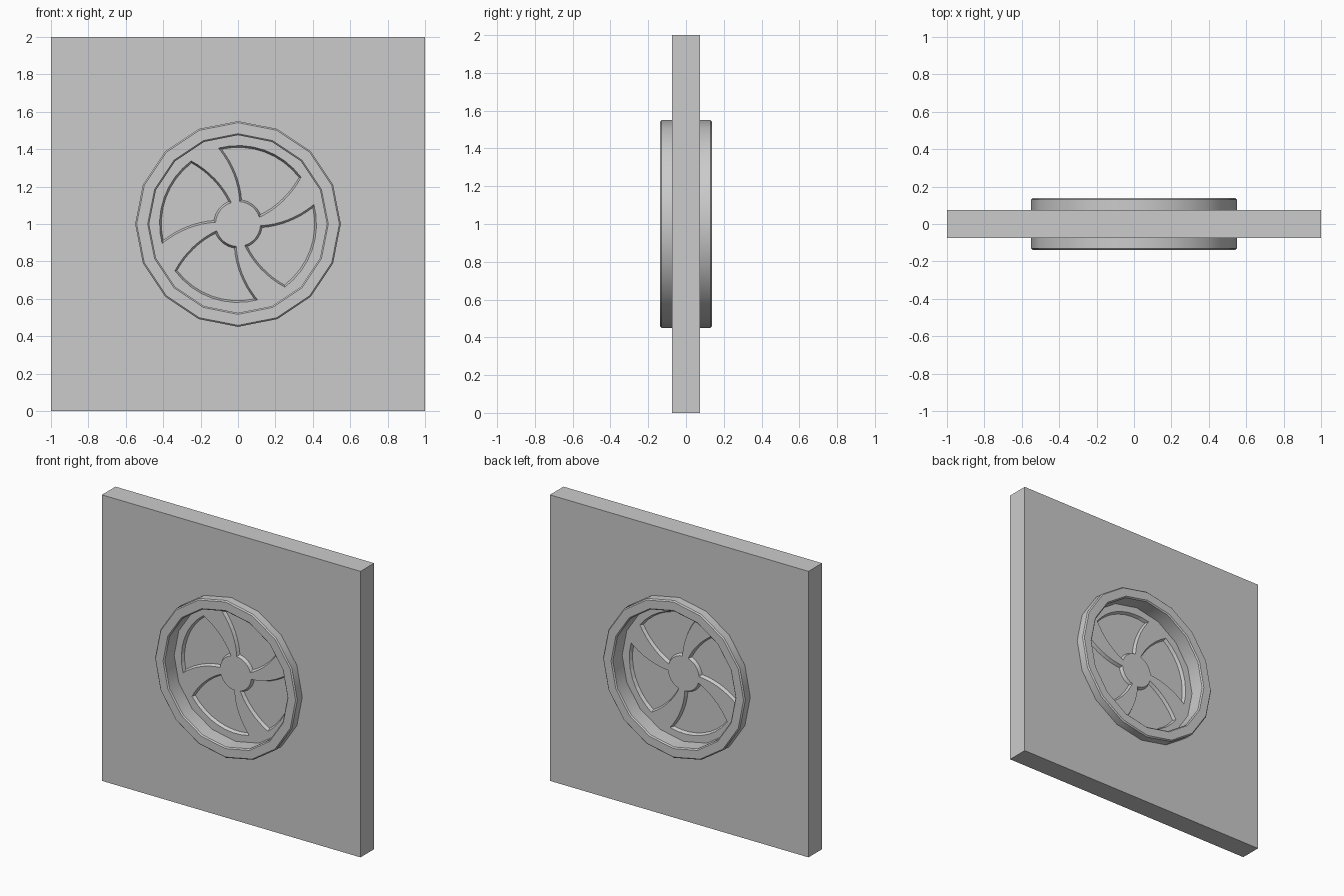
import bpy, bmesh
from math import sin, cos, pi, radians

if "Cube" in bpy.data.objects:
    bpy.data.objects.remove(bpy.data.objects["Cube"])

SIDES = 16


def make_object(name, bm):
    bmesh.ops.recalc_face_normals(bm, faces=bm.faces[:])
    mesh = bpy.data.meshes.new(name)
    bm.to_mesh(mesh)
    bm.free()
    obj = bpy.data.objects.new(name, mesh)
    bpy.context.collection.objects.link(obj)
    return obj


def activate(obj):
    bpy.ops.object.select_all(action='DESELECT')
    obj.select_set(True)
    bpy.context.view_layer.objects.active = obj


def prism(bm, loop_a, loop_b):
    """Closed solid between two matching outlines."""
    a = [bm.verts.new(p) for p in loop_a]
    b = [bm.verts.new(p) for p in loop_b]
    n = len(a)
    for i in range(n):
        j = (i + 1) % n
        bm.faces.new((a[i], a[j], b[j], b[i]))
    bm.faces.new(a)
    bm.faces.new(b)


def circle(r, y, n=SIDES):
    return [(r * cos(2 * pi * i / n), y, 1 + r * sin(2 * pi * i / n)) for i in range(n)]


def cut(obj, cutter):
    mod = obj.modifiers.new("cut", 'BOOLEAN')
    mod.operation = 'DIFFERENCE'
    mod.solver = 'EXACT'
    mod.object = cutter
    activate(obj)
    bpy.ops.object.modifier_apply(modifier=mod.name)
    bpy.data.objects.remove(cutter)


# Square wall panel with a round opening
bm = bmesh.new()
square = [(-1, 0), (1, 0), (1, 2), (-1, 2)]
prism(bm, [(x, -0.075, z) for x, z in square], [(x, 0.075, z) for x, z in square])
wall = make_object("wall_panel", bm)
bm = bmesh.new()
prism(bm, circle(0.51, -0.3), circle(0.51, 0.3))
cut(wall, make_object("opening_cutter", bm))

# Ring frame: a chamfered profile swept round the opening
c = 0.008
R0, R1, H = 0.475, 0.55, 0.138
profile = [(R1, -H + c), (R1, H - c), (R1 - c, H), (R0 + c, H),
           (R0, H - c), (R0, -H + c), (R0 + c, -H), (R1 - c, -H)]
bm = bmesh.new()
rings = [[bm.verts.new(p) for p in circle(r, y)] for r, y in profile]
for k, ring in enumerate(rings):
    nxt = rings[(k + 1) % len(rings)]
    for i in range(SIDES):
        j = (i + 1) % SIDES
        bm.faces.new((ring[i], ring[j], nxt[j], nxt[i]))
frame = make_object("ring_frame", bm)
activate(frame)
bpy.ops.object.shade_smooth_by_angle(angle=radians(30))


# Fan disc with four swirling recesses on each side
def blade_outline(y, inset, turn, n=8):
    """Curved-sided sector whose sides twist evenly with radius."""
    r0, r1 = 0.12 + inset, 0.42 - inset

    def point(r, t):
        twist = radians((r - 0.12) / 0.3 * 19)
        low, high = radians(17.5) + inset / r, radians(85.5) - inset / r
        a = low + (high - low) * t + twist + turn
        return (r * cos(a), y, 1 + r * sin(a))

    radii = [r0 + (r1 - r0) * i / n for i in range(n + 1)]
    steps = [i / n for i in range(1, n)]
    return ([point(r, 0) for r in radii] + [point(r1, t) for t in steps]
            + [point(r, 1) for r in reversed(radii)]
            + [point(r0, 1 - t) for t in steps])


bm = bmesh.new()
prism(bm, circle(0.5, -0.027), circle(0.5, 0.027))
fan = make_object("fan_disc", bm)
bm = bmesh.new()
for side in (-1, 1):
    for q in range(4):
        prism(bm, blade_outline(side * 0.005, 0.01, q * pi / 2),
              blade_outline(side * 0.037, -0.0045, q * pi / 2))
cut(fan, make_object("blade_cutter", bm))
